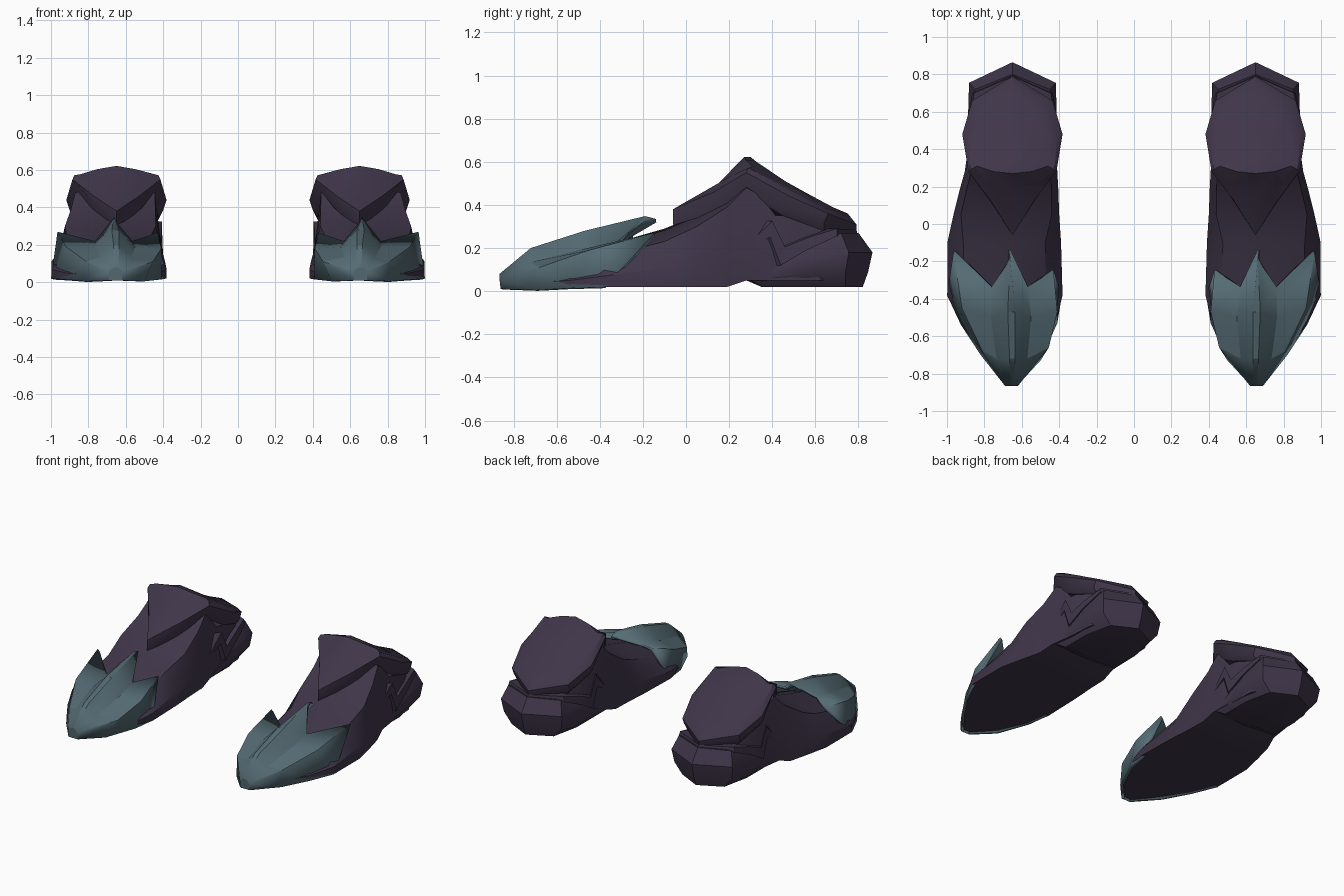
import bpy, bmesh, math

CX = 0.65  # centre line of one boot


def material(name, rgb):
    m = bpy.data.materials.new(name)
    m.diffuse_color = (*rgb, 1)
    return m


PURPLE = material("dark purple", (0.050, 0.036, 0.066))
TEAL = material("slate teal", (0.092, 0.150, 0.175))


def finish(name, bm, mat, angle, thick=0):
    """Turn a bmesh into a part mirrored onto both boots."""
    bmesh.ops.remove_doubles(bm, verts=bm.verts, dist=0.0005)
    bmesh.ops.recalc_face_normals(bm, faces=bm.faces)
    me = bpy.data.meshes.new(name)
    bm.to_mesh(me)
    bm.free()
    me.materials.append(mat)
    ob = bpy.data.objects.new(name, me)
    bpy.context.collection.objects.link(ob)
    bpy.ops.object.select_all(action='DESELECT')
    ob.select_set(True)
    bpy.context.view_layer.objects.active = ob
    bpy.ops.object.shade_smooth_by_angle(angle=math.radians(angle))
    if thick:
        s = ob.modifiers.new("thickness", 'SOLIDIFY')
        s.thickness = thick
        s.offset = -1
    ob.modifiers.new("pair", 'MIRROR').use_mirror_merge = False
    return ob


def loft(rings, closed=True, caps=True):
    """Skin a list of equally long point rings."""
    bm = bmesh.new()
    rows = [[bm.verts.new(p) for p in r] for r in rings]
    n = len(rows[0])
    for a, b in zip(rows, rows[1:]):
        for i in range(n if closed else n - 1):
            j = (i + 1) % n
            bm.faces.new((a[i], a[j], b[j], b[i]))
    if caps:
        bm.faces.new(rows[0])
        bm.faces.new(rows[-1])
    return bm


def symmetric(half):
    """Ring from points (offset, y, z) whose first and last lie on the centre line."""
    right = [(CX + x, y, z) for x, y, z in half]
    left = [(CX - x, y, z) for x, y, z in half[1:-1]]
    return right + left[::-1]


# Foot body: cross-sections (y, inner x, outer x, sole, side, shoulder, top)
sections = [
    (-0.84, 0.62, 0.69, 0.015, 0.03, 0.04, 0.05),
    (-0.70, 0.50, 0.81, 0.015, 0.04, 0.07, 0.10),
    (-0.54, 0.42, 0.92, 0.015, 0.05, 0.11, 0.16),
    (-0.38, 0.382, 0.998, 0.02, 0.07, 0.16, 0.21),
    (-0.10, 0.39, 0.998, 0.02, 0.11, 0.23, 0.29),
    (0.05, 0.40, 0.965, 0.02, 0.12, 0.30, 0.35),
    (0.19, 0.405, 0.93, 0.02, 0.15, 0.39, 0.43),
    (0.28, 0.41, 0.905, 0.05, 0.19, 0.48, 0.51),
    (0.42, 0.42, 0.885, 0.05, 0.20, 0.40, 0.44),
    (0.62, 0.43, 0.87, 0.05, 0.20, 0.30, 0.36),
    (0.74, 0.50, 0.79, 0.05, 0.18, 0.26, 0.28),
]
rings = []
for y, xl, xr, z0, zm, zs, zt in sections:
    mid = (xl + xr) / 2
    k = 0.72 if y < 0 else 0.86
    sl, sr = mid + (xl - mid) * k, mid + (xr - mid) * k
    rings.append([(xl, y, z0), (xl, y, zm), (sl, y, zs), (CX, y, zt),
                  (sr, y, zs), (xr, y, zm), (xr, y, z0)])
finish("foot_body", loft(rings), PURPLE, 28)

# Heel: rounded block with a pointed back
heel = [
    [(0, 0.35, 0.02), (0.20, 0.35, 0.02), (0.20, 0.55, 0.02), (0.16, 0.74, 0.02), (0, 0.82, 0.02)],
    [(0, 0.28, 0.05), (0.238, 0.30, 0.05), (0.238, 0.55, 0.08), (0.22, 0.74, 0.09), (0, 0.845, 0.09)],
    [(0, 0.40, 0.12), (0.238, 0.43, 0.12), (0.238, 0.55, 0.17), (0.232, 0.755, 0.18), (0, 0.865, 0.18)],
    [(0, 0.42, 0.14), (0.225, 0.44, 0.13), (0.225, 0.56, 0.20), (0.20, 0.72, 0.27), (0, 0.80, 0.27)],
]
finish("heel", loft([symmetric(r) for r in heel]), PURPLE, 35)

# Heel strap: zigzag band on both flanks, meeting behind the ankle
path = [((0.235, 0.26, 0.18), (0.235, 0.27, 0.20)),
        ((0.245, 0.39, 0.25), (0.245, 0.40, 0.325)),
        ((0.250, 0.44, 0.12), (0.245, 0.46, 0.205)),
        ((0.240, 0.56, 0.19), (0.230, 0.57, 0.25)),
        ((0.215, 0.70, 0.255), (0.205, 0.70, 0.29)),
        ((0, 0.80, 0.25), (0, 0.79, 0.285))]
rings = []
for lo, hi in path:
    rings.append([(CX + s * x * f, y - (1 - f) * 0.3, z)
                  for s, f, (x, y, z) in ((1, 1, lo), (1, 1, hi), (1, 0.85, hi), (1, 0.85, lo))])
bm = loft(rings)
back = bmesh.ops.duplicate(bm, geom=bm.verts[:] + bm.edges[:] + bm.faces[:])["geom"]
for v in back:
    if isinstance(v, bmesh.types.BMVert):
        v.co.x = 2 * CX - v.co.x
finish("heel_strap", bm, PURPLE, 25)

# Ankle collar: pointed front flap, widened sides and a sloping closed top
collar = [
    [(0, -0.04, 0.29), (0.10, 0.12, 0.36), (0.19, 0.27, 0.46), (0.225, 0.45, 0.35), (0.19, 0.64, 0.28), (0, 0.77, 0.25)],
    [(0, -0.06, 0.31), (0.11, 0.11, 0.41), (0.215, 0.27, 0.525), (0.25, 0.45, 0.385), (0.215, 0.64, 0.315), (0, 0.79, 0.265)],
    [(0, -0.06, 0.38), (0.12, 0.13, 0.46), (0.235, 0.28, 0.55), (0.268, 0.48, 0.44), (0.215, 0.66, 0.36), (0, 0.79, 0.31)],
    [(0, 0.15, 0.50), (0.12, 0.21, 0.535), (0.225, 0.29, 0.572), (0.24, 0.48, 0.47), (0.185, 0.65, 0.385), (0, 0.75, 0.36)],
    [(0, 0.27, 0.622), (0.10, 0.28, 0.605), (0.19, 0.31, 0.578), (0.19, 0.47, 0.485), (0.13, 0.60, 0.42), (0, 0.68, 0.39)],
    [(0, 0.30, 0.622), (0.04, 0.32, 0.605), (0.08, 0.35, 0.58), (0.08, 0.46, 0.51), (0.05, 0.52, 0.475), (0, 0.55, 0.46)],
]
finish("ankle_collar", loft([symmetric(r) for r in collar]), PURPLE, 28)

# Toe guard: three ridged leaves, one column per edge, ridge or valley
columns = [
    [(.62, -.86, .01), (.50, -.73, .005), (.41, -.53, .015), (.385, -.38, .02)],
    [(.62, -.865, .055), (.455, -.66, .11), (.41, -.47, .18), (.43, -.25, .265)],
    [(.63, -.865, .07), (.57, -.72, .135), (.55, -.50, .19), (.565, -.34, .22)],
    [(.64, -.865, .08), (.635, -.72, .20), (.635, -.47, .28), (.66, -.14, .335)],
    [(.66, -.865, .08), (.665, -.72, .20), (.675, -.47, .28), (.662, -.19, .348)],
    [(.68, -.865, .07), (.735, -.72, .135), (.765, -.50, .19), (.765, -.34, .22)],
    [(.69, -.865, .055), (.81, -.68, .11), (.92, -.45, .19), (.965, -.15, .27)],
    [(.69, -.86, .01), (.82, -.70, .005), (.925, -.54, .015), (1.0, -.38, .02)],
]
bm = loft(columns, closed=False, caps=False)
finish("toe_guard", bm, TEAL, 20, thick=0.02)
# Small nose plate closing the front of the guard
bm = bmesh.new()
bm.faces.new([bm.verts.new(c[0]) for c in columns])
finish("toe_nose", bm, TEAL, 20)
